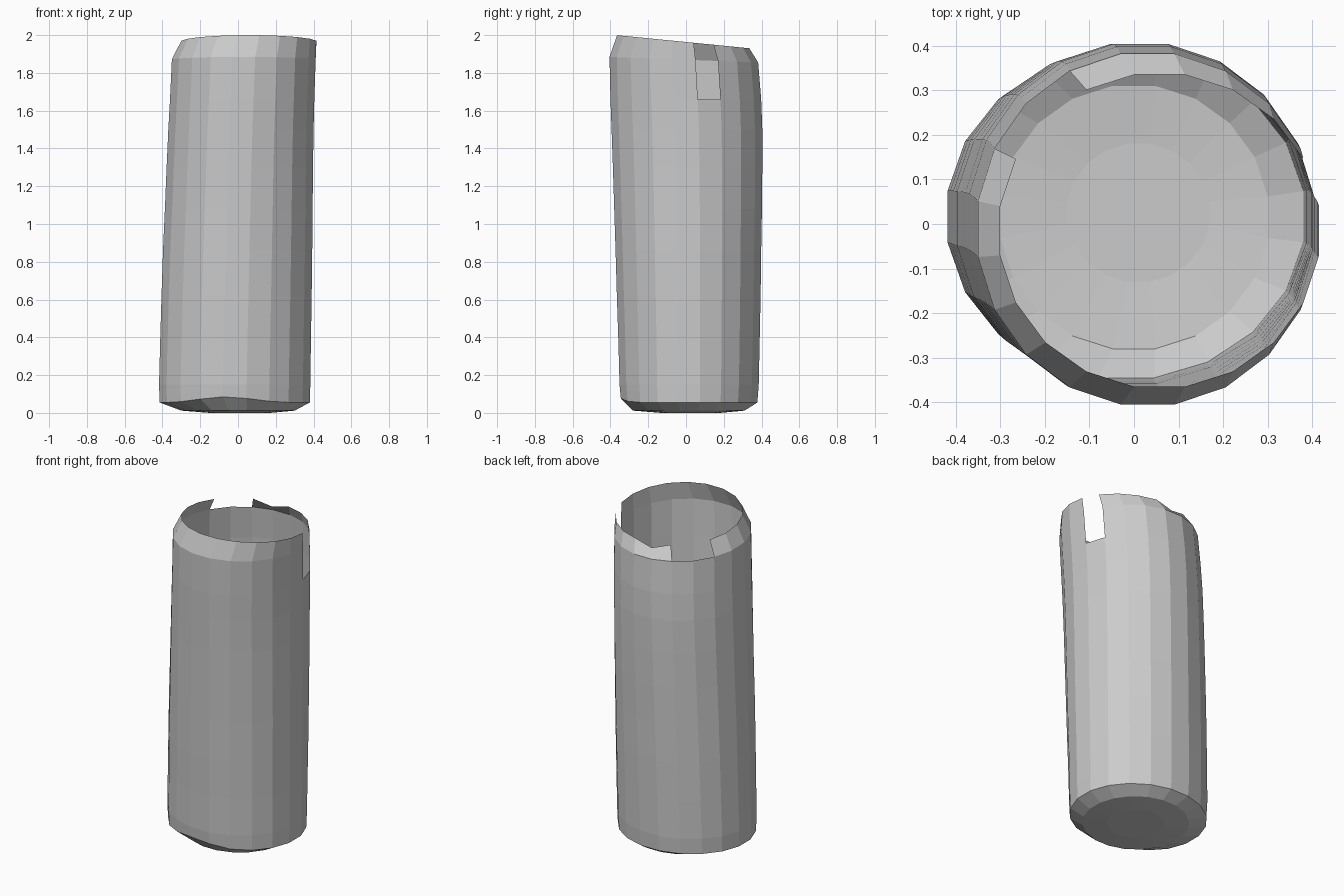
import bpy, bmesh
from math import sin, cos, radians, exp

if "Cube" in bpy.data.objects:
    bpy.data.objects.remove(bpy.data.objects["Cube"])

N = 20  # sides of the can

# Rings from bottom to top: z, left x, right x, front y, back y
RINGS = [
    (0.000, -0.15, 0.17, -0.13, 0.18),
    (0.012, -0.30, 0.30, -0.28, 0.31),
    (0.055, -0.415, 0.38, -0.345, 0.378),
    (0.150, -0.418, 0.383, -0.352, 0.385),
    (0.380, -0.412, 0.386, -0.358, 0.390),
    (0.620, -0.405, 0.390, -0.366, 0.395),
    (0.860, -0.397, 0.393, -0.373, 0.398),
    (1.080, -0.387, 0.395, -0.380, 0.402),
    (1.300, -0.378, 0.397, -0.387, 0.404),
    (1.500, -0.369, 0.400, -0.394, 0.404),
    (1.660, -0.360, 0.404, -0.400, 0.398),
    (1.870, -0.350, 0.411, -0.405, 0.382),
    (1.965, -0.300, 0.415, -0.365, 0.335),
]
BOTTOM_EDGE, TOP = 2, len(RINGS) - 1

bm = bmesh.new()
rows = []
for r, (z, x0, x1, y0, y1) in enumerate(RINGS):
    row = []
    for i in range(N):
        deg = 9 + i * 360 / N
        a = radians(deg)
        x = (x0 + x1) / 2 + (x1 - x0) / 2 * cos(a) / cos(radians(9))
        y = (y0 + y1) / 2 + (y1 - y0) / 2 * sin(a) / cos(radians(9))
        h = z
        if r == TOP:                 # slanted rim, highest at the front
            h -= 0.035 * sin(a)
        elif r == TOP - 1:
            h -= 0.015 * sin(a)
        elif r == BOTTOM_EDGE:       # dented lower front edge
            h += 0.03 * exp(-((deg - 263) / 28) ** 2)
        row.append(bm.verts.new((x, y, h)))
    rows.append(row)

# Torn openings in the wall: (ring band, side index)
GAPS = {(TOP - 1, 0), (TOP - 2, 0), (TOP - 1, 6), (TOP - 1, 7)}

# Convex bottom and wall
bm.faces.new(list(reversed(rows[0])))
for r in range(TOP):
    for i in range(N):
        if (r, i) not in GAPS:
            j = (i + 1) % N
            bm.faces.new((rows[r][i], rows[r][j], rows[r + 1][j], rows[r + 1][i]))

# Rim sinks towards the back notch
rows[TOP][5].co.z -= 0.03

mesh = bpy.data.meshes.new("torn_open_can")
bm.to_mesh(mesh)
bm.free()
can = bpy.data.objects.new("torn_open_can", mesh)
bpy.context.collection.objects.link(can)
